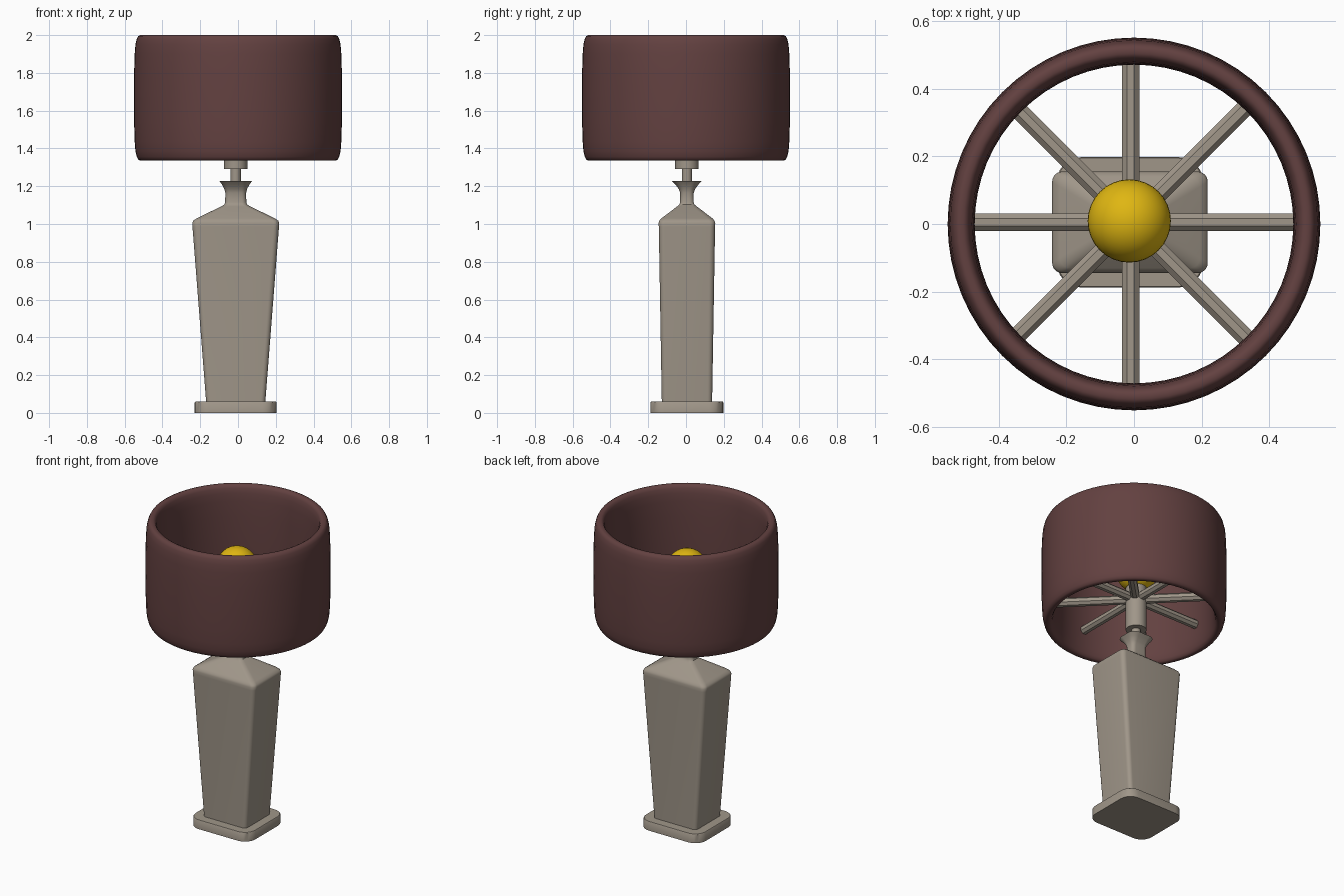
import bpy, bmesh, math
from mathutils import Matrix

cube = bpy.data.objects.get("Cube")
if cube:
    bpy.data.objects.remove(cube, do_unlink=True)

CX, CY = -0.012, 0.005   # axis of the stand


def material(name, rgb):
    m = bpy.data.materials.new(name)
    m.use_nodes = True
    m.diffuse_color = (*rgb, 1)
    m.node_tree.nodes["Principled BSDF"].inputs["Base Color"].default_value = (*rgb, 1)
    return m


STONE = material("warm grey", (0.35, 0.305, 0.25))
FABRIC = material("dark brown", (0.125, 0.053, 0.052))
YELLOW = material("bulb yellow", (0.74, 0.47, 0.006))


def finish(bm, name, mat, angle=40):
    bmesh.ops.recalc_face_normals(bm, faces=bm.faces[:])
    me = bpy.data.meshes.new(name)
    bm.to_mesh(me)
    bm.free()
    ob = bpy.data.objects.new(name, me)
    bpy.context.collection.objects.link(ob)
    me.materials.append(mat)
    bpy.ops.object.select_all(action='DESELECT')
    ob.select_set(True)
    bpy.context.view_layer.objects.active = ob
    bpy.ops.object.shade_smooth_by_angle(angle=math.radians(angle))
    return ob


def rounded_loft(name, sections, mat, steps=6):
    """Stack of rounded rectangles: (z, half width, half depth, corner radius)."""
    bm = bmesh.new()
    rings = []
    for z, hx, hy, r in sections:
        ring = []
        for i, (sx, sy) in enumerate(((1, 1), (-1, 1), (-1, -1), (1, -1))):
            for k in range(steps + 1):
                a = math.pi / 2 * (i + k / steps)
                ring.append(bm.verts.new((CX + sx * (hx - r) + r * math.cos(a),
                                          CY + sy * (hy - r) + r * math.sin(a), z)))
        rings.append(ring)
    for a, b in zip(rings, rings[1:]):
        for i in range(len(a)):
            j = (i + 1) % len(a)
            bm.faces.new((a[i], a[j], b[j], b[i]))
    bm.faces.new(rings[0])
    bm.faces.new(rings[-1])
    return finish(bm, name, mat)


def cylinder(name, radius, z0, z1, mat, sides=32):
    bm = bmesh.new()
    bmesh.ops.create_cone(bm, cap_ends=True, segments=sides, radius1=radius, radius2=radius,
                          depth=z1 - z0, matrix=Matrix.Translation((CX, CY, (z0 + z1) / 2)))
    return finish(bm, name, mat)


# Foot plate
rounded_loft("base_plate", [(0, 0.217, 0.193, 0.075), (0.055, 0.217, 0.193, 0.075),
                            (0.059, 0.214, 0.19, 0.073)], STONE)

# Tapered body with shoulder, neck and flared collar
rounded_loft("body", [
    (0.05, 0.156, 0.133, 0.025), (0.985, 0.229, 0.149, 0.03), (1.005, 0.23, 0.15, 0.03),
    (1.018, 0.225, 0.146, 0.03), (1.03, 0.207, 0.135, 0.03), (1.093, 0.077, 0.052, 0.025),
    (1.103, 0.06, 0.04, 0.025), (1.115, 0.056, 0.036, 0.025), (1.165, 0.055, 0.036, 0.025),
    (1.185, 0.06, 0.043, 0.03), (1.21, 0.073, 0.062, 0.04), (1.228, 0.087, 0.08, 0.05)], STONE)

# Stem and socket
cylinder("stem", 0.027, 1.2, 1.3, STONE)
cylinder("socket", 0.062, 1.29, 1.575, STONE)

# Eight-sided spokes that carry the shade
bm = bmesh.new()
for i in range(4):
    turn = Matrix.Translation((-0.01, 0.005, 1.5)) @ Matrix.Rotation(i * math.pi / 4, 4, 'Z')
    lie = Matrix.Rotation(math.pi / 2, 4, 'Y') @ Matrix.Rotation(math.pi / 8, 4, 'Z')
    bmesh.ops.create_cone(bm, cap_ends=True, segments=8, radius1=0.028, radius2=0.028,
                          depth=0.97, matrix=turn @ lie)
finish(bm, "shade_spokes", STONE, 30)

# Bulb
bm = bmesh.new()
bmesh.ops.create_uvsphere(bm, u_segments=32, v_segments=20, radius=0.123,
                          matrix=Matrix.Translation((-0.014, 0.009, 1.687)))
finish(bm, "bulb", YELLOW, 60)

# Drum shade: a thick wall with softly rounded rims, spun around the axis
MID_R, MID_Z, HALF_H = 0.511, 1.668, 0.332
side = [(0.007, 1.0), (0.017, 0.985), (0.025, 0.94), (0.032, 0.85), (0.036, 0.7), (0.039, 0.4)]
quarter = side + [(0.04, 0.0)]
outer = quarter + [(w, -h) for w, h in reversed(side)]
profile = outer + [(-w, -h) for w, h in outer]
bm = bmesh.new()
SEG = 64
rings = [[bm.verts.new(((MID_R + w) * math.cos(a), (MID_R + w) * math.sin(a), MID_Z + h * HALF_H))
          for w, h in profile] for a in (math.tau * s / SEG for s in range(SEG))]
for s in range(SEG):
    a, b = rings[s], rings[(s + 1) % SEG]
    for i in range(len(profile)):
        j = (i + 1) % len(profile)
        bm.faces.new((a[i], a[j], b[j], b[i]))
finish(bm, "lamp_shade", FABRIC, 60)
